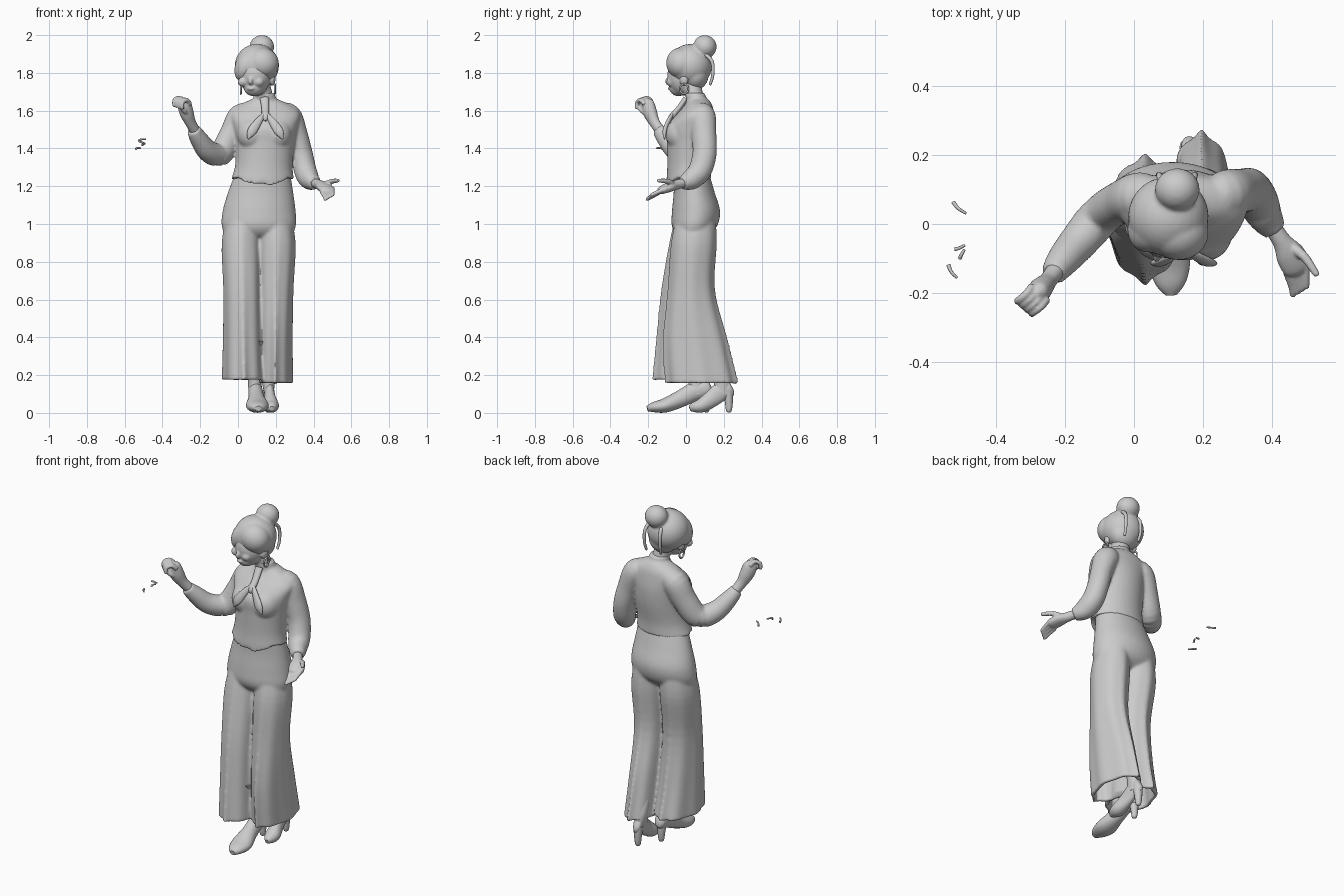
import bpy, bmesh, math
from mathutils import Vector

X, Y, Z = Vector((1, 0, 0)), Vector((0, 1, 0)), Vector((0, 0, 1))


def finish(name, bm, angle=50):
    bmesh.ops.recalc_face_normals(bm, faces=bm.faces)
    me = bpy.data.meshes.new(name)
    bm.to_mesh(me)
    bm.free()
    me.polygons.foreach_set("use_smooth", [True] * len(me.polygons))
    me.set_sharp_from_angle(angle=math.radians(angle))
    ob = bpy.data.objects.new(name, me)
    bpy.context.collection.objects.link(ob)
    return ob


def merge(name, obs, voxel, smooth):
    """Fuse overlapping parts into one softly blended skin."""
    dg = bpy.context.evaluated_depsgraph_get()
    dg.update()
    bm = bmesh.new()
    for ob in obs:
        me = bpy.data.meshes.new_from_object(ob.evaluated_get(dg))
        me.transform(ob.matrix_world)
        bm.from_mesh(me)
        bpy.data.meshes.remove(me)
    for ob in obs:
        bpy.data.objects.remove(ob)
    me = bpy.data.meshes.new(name)
    bm.to_mesh(me)
    bm.free()
    ob = bpy.data.objects.new(name, me)
    bpy.context.collection.objects.link(ob)
    rm = ob.modifiers.new("fuse", "REMESH")
    rm.mode, rm.voxel_size, rm.use_smooth_shade = "VOXEL", voxel, True
    sm = ob.modifiers.new("soften", "SMOOTH")
    sm.factor, sm.iterations = .5, smooth
    return ob


def spline(p, k):
    """Smoothly resample tuples with Catmull-Rom interpolation."""
    p = [Vector(q) for q in p]
    out = []
    for i in range(len(p) - 1):
        a, b, c, d = p[max(i - 1, 0)], p[i], p[i + 1], p[min(i + 2, len(p) - 1)]
        for j in range(k):
            t = j / k
            out.append(0.5 * (2 * b + (c - a) * t + (2 * a - 5 * b + 4 * c - d) * t * t
                              + (3 * b - a - 3 * c + d) * t ** 3))
    return out + [p[-1]]


def loft(name, rings, n=24, k=5, ref=Y, level=False, crease=1, fold=0, cap=True, edit=None):
    """Skin elliptical rings (x, y, z, radius a, radius b) along a path."""
    rings = spline(rings, k)
    pts = [Vector(r[:3]) for r in rings]
    bm = bmesh.new()
    loops = []
    for i, r in enumerate(rings):
        t = (pts[min(i + 1, len(pts) - 1)] - pts[max(i - 1, 0)]).normalized()
        u = X if level else ref.cross(t).normalized()
        v = Y if level else t.cross(u)
        w = i / (len(rings) - 1)
        loop = []
        for j in range(n):
            a = 2 * math.pi * j / n
            c, s = math.cos(a), math.sin(a)
            f = 1 + fold * w * math.cos(8 * a)
            c *= abs(c) ** ((crease - 1) * w)
            co = pts[i] + (u * c * max(r[3], .001) + v * s * max(r[4], .001)) * f
            loop.append(bm.verts.new(edit(co, i) if edit else co))
        loops.append(loop)
    for A, B in zip(loops, loops[1:]):
        for j in range(n):
            bm.faces.new((A[j], A[(j + 1) % n], B[(j + 1) % n], B[j]))
    if cap:
        bm.faces.new(loops[0])
        bm.faces.new(loops[-1])
    return finish(name, bm)


def tube(name, path, r, tip=None, n=10, ref=X):
    """Round rod with rounded end."""
    tip = r if tip is None else tip
    m = len(path) - 1
    rings = [(*p, r + (tip - r) * i / m, r + (tip - r) * i / m) for i, p in enumerate(path)]
    end = Vector(path[-1]) + (Vector(path[-1]) - Vector(path[-2])).normalized() * tip * .7
    rings.append((*end, tip * .3, tip * .3))
    return loft(name, rings, n=n, k=3, ref=ref)


def blob(name, loc, rad, rot=(0, 0, 0), seg=32):
    bm = bmesh.new()
    bmesh.ops.create_uvsphere(bm, u_segments=seg, v_segments=seg // 2, radius=1)
    ob = finish(name, bm)
    ob.location, ob.scale = loc, rad
    ob.rotation_euler = [math.radians(a) for a in rot]
    return ob


# Head, face, neck and ears
head = [blob("skull", (.09, -.022, 1.778), (.08, .076, .1), (8, 0, -20)),
        blob("jaw", (.082, -.04, 1.722), (.052, .048, .045), (0, 0, -20)),
        blob("nose", (.068, -.092, 1.757), (.013, .019, .022), (-20, 0, -20), 16),
        blob("lips", (.068, -.083, 1.717), (.022, .012, .01), (0, 0, -20), 16),
        loft("neck", [(.145, .06, 1.6, .058, .055), (.135, .045, 1.68, .05, .048),
                      (.115, .025, 1.76, .05, .05)], level=True)]
head += [blob("ear", (.1 + s * .083, .005 - s * .015, 1.765), (.014, .024, .034), (0, 0, -20), 16)
         for s in (-1, 1)]
head += [blob("cheek", (.068 + s * .042, -.066 - s * .012, 1.752), (.028, .025, .025)) for s in (-1, 1)]
merge("head", head, .006, 2)

# Hair with swept fringe and bun
merge("hair", [blob("cap", (.1, .022, 1.838), (.117, .116, .115)),
               blob("back", (.115, .05, 1.79), (.085, .07, .08)),
               blob("fringe_main", (.13, -.025, 1.852), (.088, .08, .082), (0, 25, 0)),
               blob("fringe_side", (.04, -.015, 1.835), (.055, .068, .085), (0, 20, 0)),
               blob("bun", (.126, .1, 1.938), (.065, .062, .062)),
               blob("bun_base", (.122, .085, 1.9), (.05, .05, .04))], .007, 3)
for s in (-1, 1):
    x = .125 + s * .04
    tube("hair_tendril", [(x, .1, 1.9), (x + s * .01, .138, 1.86), (x + s * .012, .142, 1.79),
                          (x + s * .008, .128, 1.74)], .011, .007)
    tube("earring", [(.105 + s * .09, .022 * math.cos(a * .5236) + .005 - s * .015,
                      1.715 + .026 * math.sin(a * .5236)) for a in range(13)], .005, n=8)


# Vest with two points at the front hem
def hem_points(co, i):
    if i == 0 and co.y < 0:
        d = abs(co.x - .133)
        co.z += .015 - .055 * (d / .05 if d < .05 else max(0, 1 - (d - .05) / .1))
    return co


vest = loft("vest", [(.13, .015, 1.235, .166, .118), (.137, .018, 1.31, .152, .117),
                     (.145, .026, 1.42, .155, .127), (.145, .028, 1.51, .17, .13),
                     (.143, .05, 1.58, .185, .1), (.142, .065, 1.625, .145, .075),
                     (.142, .065, 1.66, .07, .055)], n=64, level=True, edit=hem_points)
bust = [blob("bust", (x, -.03, 1.475), (.08, .078, .085)) for x in (.075, .205)]
collar = loft("collar", [(.145, .06, 1.62, .08, .06), (.143, .055, 1.66, .062, .055),
                         (.138, .047, 1.695, .056, .053)], level=True)

# Puffed sleeves, fused with the vest
raised = loft("raised_sleeve", [(.08, .075, 1.575, .05, .05), (.02, .08, 1.57, .07, .072),
                                (-.035, .065, 1.47, .062, .068), (-.095, .025, 1.37, .06, .066),
                                (-.16, -.05, 1.388, .056, .058), (-.21, -.11, 1.455, .047, .047),
                                (-.235, -.145, 1.5, .036, .036)], ref=Vector((-.8, -.6, 0)))
lowered = loft("lowered_sleeve", [(.21, .075, 1.575, .05, .05), (.265, .085, 1.57, .07, .072),
                                  (.31, .095, 1.47, .06, .066), (.338, .098, 1.37, .058, .064),
                                  (.357, .072, 1.28, .06, .062), (.38, .025, 1.235, .056, .052),
                                  (.41, -.02, 1.215, .034, .036)], ref=Y + Z * .5)
merge("blouse_and_vest", [vest, collar, raised, lowered] + bust, .008, 5)

# Neck scarf tied in a bow
loft("scarf_knot", [(.14, .0, 1.665, .024, .015), (.145, -.04, 1.61, .02, .014),
                    (.145, -.078, 1.565, .018, .016), (.145, -.09, 1.545, .004, .004)], ref=Y)
for s in (-1, 1):
    loft("scarf_tail", [(.145, -.066, 1.59, .008, .008), (.145 + s * .035, -.092, 1.545, .019, .012),
                        (.145 + s * .072, -.112, 1.49, .024, .012),
                        (.145 + s * .092, -.113, 1.45, .004, .004)])

# Wide-leg trousers
trousers = [loft("hips", [(.13, .03, 1.26, .148, .095), (.12, .043, 1.17, .172, .108),
                          (.112, .053, 1.07, .193, .127), (.11, .045, .99, .196, .12),
                          (.11, .035, .94, .17, .08), (.11, .035, .92, .1, .03)], n=40, level=True)]
for name, rings in {
    "front_leg": [(.025, .05, 1.06, .08, .1), (.018, .035, .9, .103, .122), (.024, -.002, .65, .1, .127),
                  (.028, .0, .386, .105, .155), (.032, .014, .175, .114, .188)],
    "rear_leg": [(.195, .055, 1.06, .08, .1), (.204, .042, .9, .1, .12), (.2, .028, .65, .092, .124),
                 (.197, .05, .386, .09, .168), (.196, .083, .157, .093, .19)]}.items():
    leg = loft(name, rings, n=64, level=True, crease=1.4, fold=.04, cap=False)
    sol = leg.modifiers.new("cloth", "SOLIDIFY")
    sol.thickness, sol.offset = .02, -1
    trousers.append(leg)
merge("trousers", trousers, .0085, 4)


# High-heeled shoes with ankles
def shoe(name, x, toe, length, w):
    prof = [(0, .022, .3, .014), (.1, .03, .75, .027), (.28, .04, 1, .038), (.52, .075, .72, .045),
            (.75, .115, .62, .05), (.95, .13, .55, .045), (1, .135, .2, .015)]
    loft(name, [(x - .02 * t, toe + length * t, z, w * a, b) for t, z, a, b in prof], ref=Z)
    tube(name + "_heel", [(x - .02, toe + length * .9, .12), (x - .02, toe + length * .92, .06),
                          (x - .02, toe + length * .92, .012)], .028, .015, n=12)
    loft(name + "_ankle", [(x - .015, toe + length * .76, .1, w * .6, .05),
                           (x - .02, toe + length * .74, .2, .036, .04),
                           (x - .01, toe + length * .45, .38, .036, .04)], level=True)


shoe("front_shoe", .108, -.205, .34, .06)
shoe("rear_shoe", .18, .02, .225, .042)

# Raised hand, pinching
hand = [loft("palm", [(-.22, -.125, 1.48, .028, .028), (-.25, -.165, 1.535, .026, .03),
                      (-.272, -.19, 1.59, .034, .04), (-.285, -.205, 1.64, .03, .038),
                      (-.29, -.21, 1.665, .01, .015)], ref=Vector((.7, .7, 0)))]
for i in range(4):
    o = Vector((.014, -.012, -.004)) * (i - 1.5)
    hand.append(tube("finger", [Vector(p) + o for p in ((-.275, -.2, 1.64), (-.292, -.222, 1.662),
                                                        (-.315, -.24, 1.65), (-.317, -.242, 1.62))], .013, .01))
hand.append(tube("thumb", [(-.265, -.2, 1.58), (-.285, -.235, 1.6), (-.31, -.25, 1.625)], .015, .01))
merge("raised_hand", hand, .0045, 2)

# Lowered hand, open
hand = [loft("palm", [(.4, -.005, 1.22, .026, .024), (.43, -.05, 1.208, .028, .026),
                      (.455, -.09, 1.195, .043, .026), (.475, -.13, 1.178, .04, .02),
                      (.482, -.145, 1.17, .015, .008)], ref=Z)]
for i in range(4):
    d = i - 1.5
    hand.append(tube("finger", [(.472 + d * .018, -.12 + d * .012, 1.18 + d * .006),
                                (.48 + d * .014, -.165 + d * .01, 1.157 + d * .008),
                                (.482 + d * .013, -.195 + d * .008, 1.142 + d * .008)], .013, .009))
hand.append(tube("thumb", [(.455, -.065, 1.205), (.495, -.095, 1.225), (.53, -.145, 1.23)], .018, .01))
merge("lowered_hand", hand, .0045, 2)

# Small loose slivers floating beside the raised hand
for c, d in (((-.508, .048, 1.445), (.018, -.016, .003)), ((-.508, -.068, 1.43), (.014, .005, -.004)),
             ((-.5, -.088, 1.42), (.006, .012, .004)), ((-.528, -.137, 1.4), (.012, -.018, .002))):
    c, d = Vector(c), Vector(d)
    tube("loose_sliver", [c - d, c + Vector((-.003, -.003, .003)), c + d], .006, .004, n=8, ref=Z)
